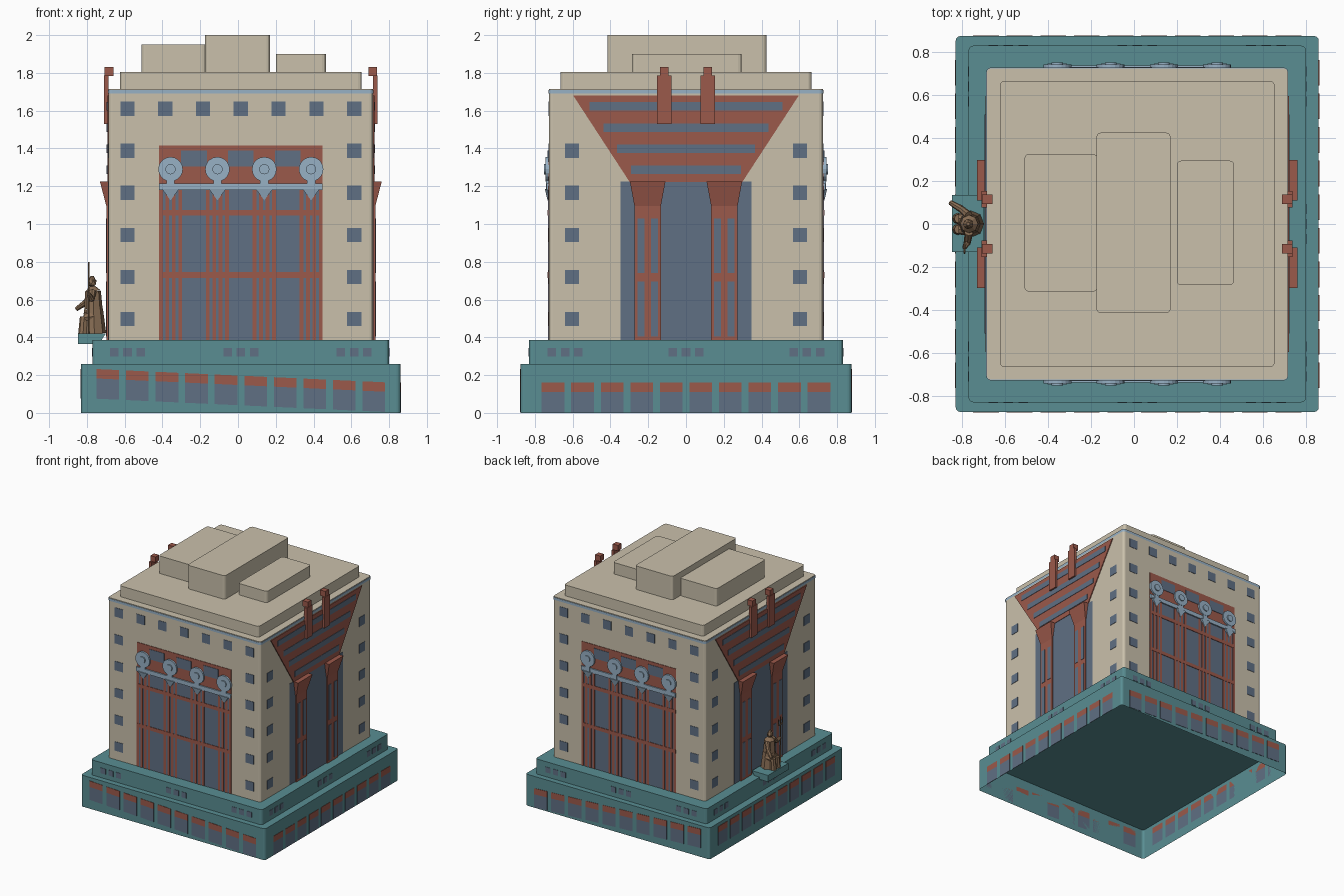
import bpy, bmesh, math
from mathutils import Vector, Matrix

if "Cube" in bpy.data.objects:
    bpy.data.objects.remove(bpy.data.objects["Cube"], do_unlink=True)

CX = 0.015                       # plan centre of the building
BASE, TIER, WALL = (0.845, 0.875), (0.785, 0.83), (0.70, 0.725)
ENDS, FLANKS = ("front", "back"), ("left", "right")


def material(name, rgb):
    m = bpy.data.materials.new(name)
    m.use_nodes = True
    m.diffuse_color = (*rgb, 1)
    m.node_tree.nodes["Principled BSDF"].inputs["Base Color"].default_value = (*rgb, 1)
    return m


CREAM = material("cream stone", (0.59, 0.53, 0.41))
RED = material("brick red", (0.33, 0.10, 0.07))
TEAL = material("teal stone", (0.10, 0.27, 0.29))
GLASS = material("slate glass", (0.115, 0.16, 0.23))
PALE = material("pale blue", (0.31, 0.44, 0.56))
BRONZE = material("bronze", (0.25, 0.155, 0.09))


def finish(name, bm, mat, normals=True):
    if normals:
        bmesh.ops.recalc_face_normals(bm, faces=bm.faces)
    me = bpy.data.meshes.new(name)
    bm.to_mesh(me)
    bm.free()
    me.materials.append(mat)
    ob = bpy.data.objects.new(name, me)
    bpy.context.collection.objects.link(ob)
    return ob


def block(name, mat, x0, x1, y0, y1, z0, z1, r=0.02):
    """Box without a bottom, with rounded upright corners."""
    bm = bmesh.new()
    size = Matrix.Diagonal((x1 - x0, y1 - y0, z1 - z0, 1))
    mid = Matrix.Translation(((x0 + x1) / 2, (y0 + y1) / 2, (z0 + z1) / 2))
    bmesh.ops.create_cube(bm, size=1, matrix=mid @ size)
    up = [e for e in bm.edges if abs(e.verts[0].co.z - e.verts[1].co.z) > 1e-4]
    bmesh.ops.bevel(bm, geom=up, offset=r, segments=3, profile=0.5, affect="EDGES")
    bm.normal_update()
    bmesh.ops.delete(bm, geom=[f for f in bm.faces if f.normal.z < -0.9], context="FACES")
    return finish(name, bm, mat, normals=False)


def centred(name, mat, half, z0, z1):
    return block(name, mat, CX - half[0], CX + half[0], -half[1], half[1], z0, z1)


def place(side, half, u, z, d):
    """Point on a facade: u along it, z up, d outwards."""
    if side in ENDS:
        return Vector((CX + u, (half[1] + d) * (-1 if side == "front" else 1), z))
    return Vector((CX + (half[0] + d) * (1 if side == "left" else -1), u, z))


def relief(name, mat, sides, half, shapes, depth, d0=0.0):
    """Outlines of (u, z[, depth]) extruded from the named facades."""
    bm = bmesh.new()
    for side in sides:
        for shape in shapes:
            low = [bm.verts.new(place(side, half, p[0], p[1], d0)) for p in shape]
            top = [bm.verts.new(place(side, half, p[0], p[1], p[2] if len(p) > 2 else depth))
                   for p in shape]
            bm.faces.new(low)
            bm.faces.new(top)
            for i in range(len(shape)):
                j = (i + 1) % len(shape)
                bm.faces.new((low[i], low[j], top[j], top[i]))
    return finish(name, bm, mat)


def rect(u0, u1, z0, z1):
    return [(u0, z0), (u1, z0), (u1, z1), (u0, z1)]


def square(u, z, s):
    return rect(u - s / 2, u + s / 2, z - s / 2, z + s / 2)


def disc(u, z, r, n=20):
    return [(u + r * math.cos(math.tau * i / n), z + r * math.sin(math.tau * i / n))
            for i in range(n)]


# Stacked masses; the plinth is open underneath
centred("plinth", TEAL, BASE, 0, 0.26)
centred("upper_plinth", TEAL, TIER, 0.26, 0.385)
centred("main_block", CREAM, WALL, 0.385, 1.715)
centred("cornice_strip", PALE, (WALL[0] + 0.003, WALL[1] + 0.003), 1.69, 1.71)
centred("roof_slab", CREAM, (0.64, 0.665), 1.715, 1.805)
block("roof_block_right", CREAM, -0.51, -0.17, -0.315, 0.325, 1.805, 1.95)
block("roof_block_middle", CREAM, -0.175, 0.17, -0.415, 0.425, 1.805, 2.0)
block("roof_block_left", CREAM, 0.2, 0.465, -0.285, 0.295, 1.805, 1.90)

# Plinth shop windows follow the sloping street across the front and back
shop = [0.1565 * (i - 4.5) for i in range(10)]


def street(side, u):
    if side in FLANKS:
        return 0.16 if side == "left" else 0.232
    return 0.197 - 0.046 * u


for side in ENDS + FLANKS:
    panes, heads = [], []
    for u in shop:
        a, b = u - 0.06, u + 0.06
        za, zb = street(side, a), street(side, b)
        heads.append([(a, za - 0.05), (b, zb - 0.05), (b, zb), (a, za)])
        panes.append([(a, za - 0.157), (b, zb - 0.157), (b, zb - 0.05), (a, za - 0.05)])
    relief("shop_windows_" + side, GLASS, [side], BASE, panes, 0.003)
    relief("shop_awnings_" + side, RED, [side], BASE, heads, 0.003)

# Small triple windows of the upper plinth
for sides, gap in ((ENDS, 0.60), (FLANKS, 0.64)):
    relief("plinth_windows_" + sides[0], GLASS, sides, TIER,
           [square(g * gap + k * 0.07, 0.32, 0.045) for g in (-1, 0, 1) for k in (-1, 0, 1)],
           0.003)

# Square wall windows
rows = [1.61 - 0.2225 * i for i in range(6)]
wall = [square(0.2 * i, rows[0], 0.075) for i in range(-3, 4)]
wall += [square(s * 0.6, z, 0.075) for z in rows[1:] for s in (-1, 1)]
relief("end_wall_windows", GLASS, ENDS, WALL, wall, 0.003)
relief("flank_wall_windows", GLASS, FLANKS, WALL,
       [square(s * 0.603, z, 0.075) for z in rows[1:] for s in (-1, 1)], 0.003)

# Great end window: glass, red bars and header
bays = [0.248 * (i - 1.5) for i in range(4)]
relief("end_glazing", GLASS, ENDS, WALL, [rect(-0.433, 0.433, 0.387, 1.2)], 0.003)
bars = [rect(b + o - 0.01, b + o + 0.01, 0.387, 1.2)
        for b in bays for o in (-0.051, -0.017, 0.017, 0.051)]
relief("end_mullions", RED, ENDS, WALL, bars, 0.006)
relief("end_transoms", RED, ENDS, WALL,
       [rect(-0.433, 0.433, z - 0.015, z + 0.015) for z in (0.73, 1.06)], 0.007)
relief("end_header", RED, ENDS, WALL, [rect(-0.433, 0.433, 1.2, 1.415)], 0.004)
relief("header_windows", GLASS, ENDS, WALL,
       [rect(0.248 * i - 0.068, 0.248 * i + 0.068, 1.305, 1.388) for i in (-1, 0, 1)], 0.007)

# Pale beam with roundels above and pointed corbels below
relief("end_beam", PALE, ENDS, WALL, [rect(-0.433, 0.433, 1.18, 1.215)], 0.014)
relief("roundels", PALE, ENDS, WALL, [disc(b, 1.29, 0.065) for b in bays], 0.018)
relief("roundel_hubs", PALE, ENDS, WALL, [disc(b, 1.29, 0.027) for b in bays], 0.026)
relief("roundel_necks", PALE, ENDS, WALL,
       [rect(b - 0.022, b + 0.022, 1.165, 1.24) for b in bays], 0.016)
relief("corbels", PALE, ENDS, WALL,
       [[(b - 0.045, 1.185, 0.022), (b, 1.125, 0.008), (b + 0.045, 1.185, 0.022)] for b in bays],
       0.02)

# Flank doorway glass and the striped hopper panel over it
relief("flank_glazing", GLASS, FLANKS, WALL, [rect(-0.348, 0.348, 0.387, 1.225)], 0.003)
relief("flank_hopper", RED, FLANKS, WALL,
       [[(-0.298, 1.222), (0.298, 1.222), (0.597, 1.68), (-0.597, 1.68)]], 0.007)
relief("hopper_stripes", GLASS, FLANKS, WALL,
       [rect(-0.51 + 0.073 * i, 0.51 - 0.073 * i, 1.6 - 0.112 * i, 1.645 - 0.112 * i)
        for i in range(4)], 0.01)

# Pilasters with slots, flared capitals, and pylons with caps
pair = (-0.203, 0.203)
relief("pilasters", RED, FLANKS, WALL,
       [rect(u - 0.07, u + 0.07, 0.385, 1.1) for u in pair], 0.012)
relief("pilaster_slots", GLASS, FLANKS, WALL,
       [rect(u + o - 0.018, u + o + 0.018, z, z + 0.29)
        for u in pair for o in (-0.036, 0.036) for z in (0.405, 0.74)], 0.015)
relief("capitals", RED, FLANKS, WALL,
       [[(u - 0.07, 1.095, 0.012), (u + 0.07, 1.095, 0.012),
         (u + 0.094, 1.225, 0.046), (u - 0.094, 1.225, 0.046)] for u in pair], 0.04)
relief("pylons", RED, FLANKS, WALL,
       [rect(u - 0.038, u + 0.038, 1.53, 1.785) for u in (-0.115, 0.115)], 0.024)
relief("pylon_caps", RED, FLANKS, WALL,
       [square(u, 1.807, 0.046) for u in (-0.115, 0.115)], 0.022, d0=-0.025)

# Bracket carrying the statue: top wider than its underside at the wall
bm = bmesh.new()
profile = [(-0.848, 0.366), (-0.735, 0.366), (-0.70, 0.42), (-0.848, 0.42)]
loop = [bm.verts.new((x, -0.13, z)) for x, z in profile]
grown = bmesh.ops.extrude_face_region(bm, geom=[bm.faces.new(loop)])["geom"]
bmesh.ops.translate(bm, vec=(0, 0.265, 0), verts=[v for v in grown if isinstance(v, bmesh.types.BMVert)])
finish("statue_bracket", bm, TEAL)


def limb(bm, a, b, r0, r1, n=8, squash=1.0):
    """Tapered rod from a to b."""
    a, b = Vector(a), Vector(b)
    turn = (b - a).to_track_quat("Z", "Y").to_matrix().to_4x4()
    bmesh.ops.create_cone(bm, cap_ends=True, segments=n, radius1=r0, radius2=r1,
                          depth=(b - a).length,
                          matrix=Matrix.Translation((a + b) / 2) @ turn
                          @ Matrix.Diagonal((1, squash, 1, 1)))


# Robed statue facing outwards
bm = bmesh.new()
limb(bm, (-0.76, 0, 0.42), (-0.765, 0, 0.55), 0.062, 0.05)
limb(bm, (-0.765, 0, 0.55), (-0.768, 0, 0.645), 0.048, 0.042)
limb(bm, (-0.768, 0, 0.645), (-0.77, 0, 0.67), 0.042, 0.015)
bmesh.ops.create_icosphere(bm, subdivisions=1, radius=0.026,
                           matrix=Matrix.Translation((-0.772, 0, 0.69)))
limb(bm, (-0.772, 0, 0.695), (-0.772, 0, 0.725), 0.024, 0.008)
for y in (-0.025, 0.025):
    limb(bm, (-0.765, y, 0.51), (-0.815, y, 0.505), 0.03, 0.024)
    limb(bm, (-0.815, y, 0.51), (-0.82, y, 0.42), 0.022, 0.026)
limb(bm, (-0.77, 0.04, 0.64), (-0.805, 0.07, 0.585), 0.02, 0.016)
limb(bm, (-0.805, 0.07, 0.585), (-0.855, 0.1, 0.55), 0.017, 0.012)
limb(bm, (-0.77, -0.04, 0.64), (-0.775, -0.085, 0.6), 0.02, 0.016)
limb(bm, (-0.775, -0.085, 0.6), (-0.79, -0.11, 0.63), 0.016, 0.011)
finish("statue", bm, BRONZE)

# Three-pronged staff
bm = bmesh.new()
limb(bm, (-0.79, -0.11, 0.42), (-0.79, -0.11, 0.8), 0.006, 0.004, 6)
limb(bm, (-0.79, -0.135, 0.735), (-0.79, -0.085, 0.735), 0.005, 0.005, 6)
for y in (-0.135, -0.085):
    limb(bm, (-0.79, y, 0.735), (-0.79, y, 0.785), 0.005, 0.003, 6)
finish("statue_staff", bm, BRONZE)
